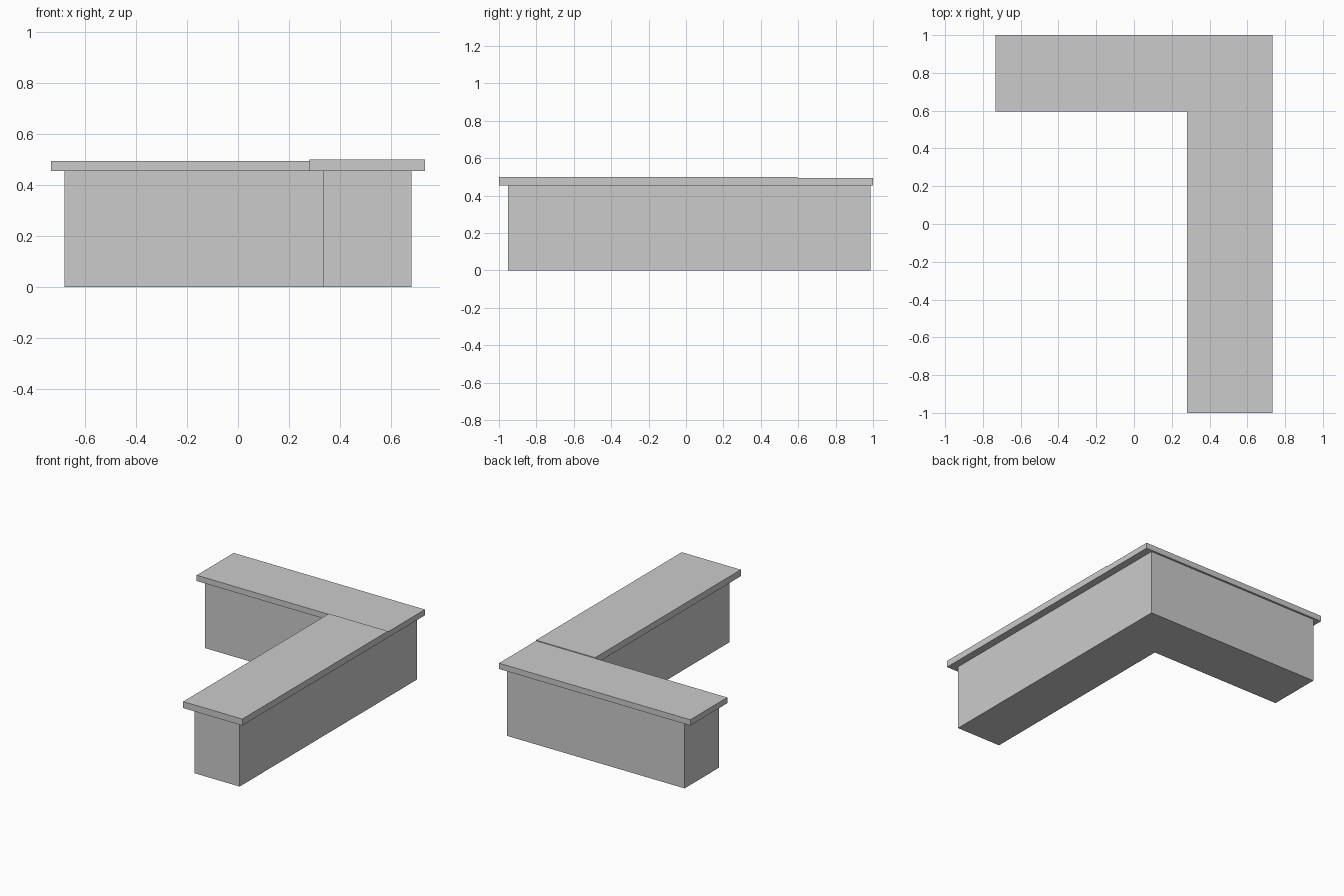
import bpy, bmesh

if "Cube" in bpy.data.objects:
    bpy.data.objects.remove(bpy.data.objects["Cube"])


def prism(name, outline, z0, z1):
    """Extrude a flat outline (counter-clockwise from above) from z0 to z1."""
    bm = bmesh.new()
    base = bm.faces.new([bm.verts.new((x, y, z0)) for x, y in outline])
    ext = bmesh.ops.extrude_face_region(bm, geom=[base], use_keep_orig=True)
    top = [g for g in ext["geom"] if isinstance(g, bmesh.types.BMVert)]
    bmesh.ops.translate(bm, verts=top, vec=(0, 0, z1 - z0))
    bmesh.ops.recalc_face_normals(bm, faces=bm.faces)
    mesh = bpy.data.meshes.new(name)
    bm.to_mesh(mesh)
    bm.free()
    obj = bpy.data.objects.new(name, mesh)
    bpy.context.collection.objects.link(obj)
    return obj


def rect(x0, x1, y0, y1):
    return [(x0, y0), (x1, y0), (x1, y1), (x0, y1)]


# L-shaped counter body
prism("counter_body", [(0.335, -0.953), (0.68, -0.953), (0.68, 0.986),
                       (-0.68, 0.986), (-0.68, 0.608), (0.335, 0.608)], 0, 0.455)

# Overhanging countertop: long run and return, meeting in a seam
prism("long_countertop", rect(0.28, 0.733, -1, 0.595), 0.455, 0.5)
prism("return_countertop", rect(-0.733, 0.733, 0.595, 1), 0.455, 0.495)
